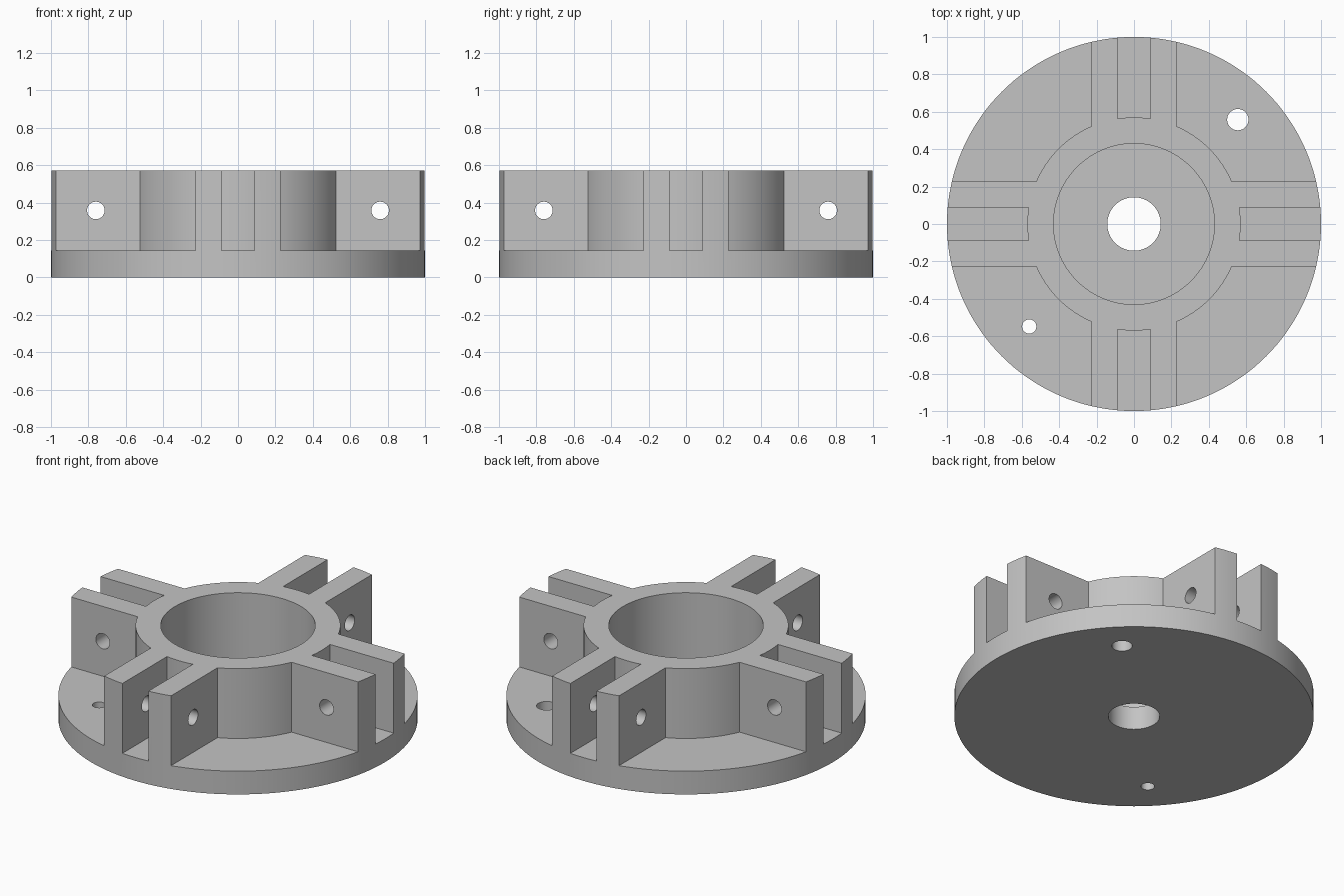
import bpy, bmesh, math
from mathutils import Matrix, Vector

if "Cube" in bpy.data.objects:
    bpy.data.objects.remove(bpy.data.objects["Cube"], do_unlink=True)

FLOOR, TOP = 0.143, 0.572          # plate thickness, overall height
HUB_R, BORE_R = 0.57, 0.43
SLOT, ARM = 0.088, 0.227           # half widths of the slot and of the arm


def add_prism(bm, points, z0, z1, matrix=Matrix()):
    """Extrude a flat outline from z0 to z1."""
    verts = [bm.verts.new(matrix @ Vector((x, y, z0))) for x, y in points]
    face = bm.faces.new(verts)
    moved = bmesh.ops.extrude_face_region(bm, geom=[face])["geom"]
    tops = [g for g in moved if isinstance(g, bmesh.types.BMVert)]
    offset = matrix.to_3x3() @ Vector((0, 0, z1 - z0))
    bmesh.ops.translate(bm, verts=tops, vec=offset)


def arc(radius, start, end, steps):
    angles = [start + (end - start) * i / steps for i in range(steps + 1)]
    return [(radius * math.cos(a), radius * math.sin(a)) for a in angles]


def circle(radius, steps, x=0, y=0):
    points = arc(radius, 0, math.tau, steps)[:-1]
    return [(x + px, y + py) for px, py in points]


def make_object(name, bm):
    bmesh.ops.recalc_face_normals(bm, faces=bm.faces)
    mesh = bpy.data.meshes.new(name)
    bm.to_mesh(mesh)
    bm.free()
    obj = bpy.data.objects.new(name, mesh)
    bpy.context.collection.objects.link(obj)
    return obj


# Solid round blank
bm = bmesh.new()
add_prism(bm, circle(1, 144), 0, TOP)
body = make_object("hub_flange", bm)

# Pockets between the arms, slots in the arms, and the wide bore
bm = bmesh.new()
arm_angle = math.asin(ARM / HUB_R)
slot_angle = math.asin(SLOT / HUB_R)
pocket = arc(HUB_R, arm_angle, math.pi / 2 - arm_angle, 20)
pocket += [(ARM, 1.2), (1.2, 1.2), (1.2, ARM)]
slot = arc(HUB_R, -slot_angle, slot_angle, 8) + [(1.2, SLOT), (1.2, -SLOT)]
for i in range(4):
    turn = Matrix.Rotation(i * math.pi / 2, 4, "Z")
    add_prism(bm, pocket, FLOOR, 0.8, turn)
    add_prism(bm, slot, FLOOR, 0.8, turn)
add_prism(bm, circle(BORE_R, 96), FLOOR, 0.8)
pocket_cutter = make_object("pocket_cutter", bm)

# Shaft hole, two bolt holes, and a cross pin hole through each arm
bm = bmesh.new()
add_prism(bm, circle(0.143, 64), -0.1, 0.3)
add_prism(bm, circle(0.057, 40, 0.555, 0.558), -0.1, 0.3)
add_prism(bm, circle(0.038, 32, -0.56, -0.548), -0.1, 0.3)
for i in range(4):
    pin = (Matrix.Rotation(i * math.pi / 2, 4, "Z")
           @ Matrix.Translation((0.76, 0, 0.358))
           @ Matrix.Rotation(math.pi / 2, 4, "X"))
    add_prism(bm, circle(0.047, 32), -0.35, 0.35, pin)
hole_cutter = make_object("hole_cutter", bm)

# Cut the blank
bpy.ops.object.select_all(action="DESELECT")
body.select_set(True)
bpy.context.view_layer.objects.active = body
for cutter in (pocket_cutter, hole_cutter):
    cutter.hide_render = True
    mod = body.modifiers.new(cutter.name, "BOOLEAN")
    mod.operation = "DIFFERENCE"
    mod.solver = "EXACT"
    mod.object = cutter
    bpy.ops.object.modifier_apply(modifier=mod.name)
    bpy.data.objects.remove(cutter, do_unlink=True)

# Plain grey finish
grey = bpy.data.materials.new("plain_grey")
grey.use_nodes = True
colour = (0.55, 0.55, 0.55, 1)
grey.diffuse_color = colour
grey.node_tree.nodes["Principled BSDF"].inputs["Base Color"].default_value = colour
body.data.materials.clear()
body.data.materials.append(grey)
bpy.ops.object.shade_smooth_by_angle(angle=math.radians(30))
